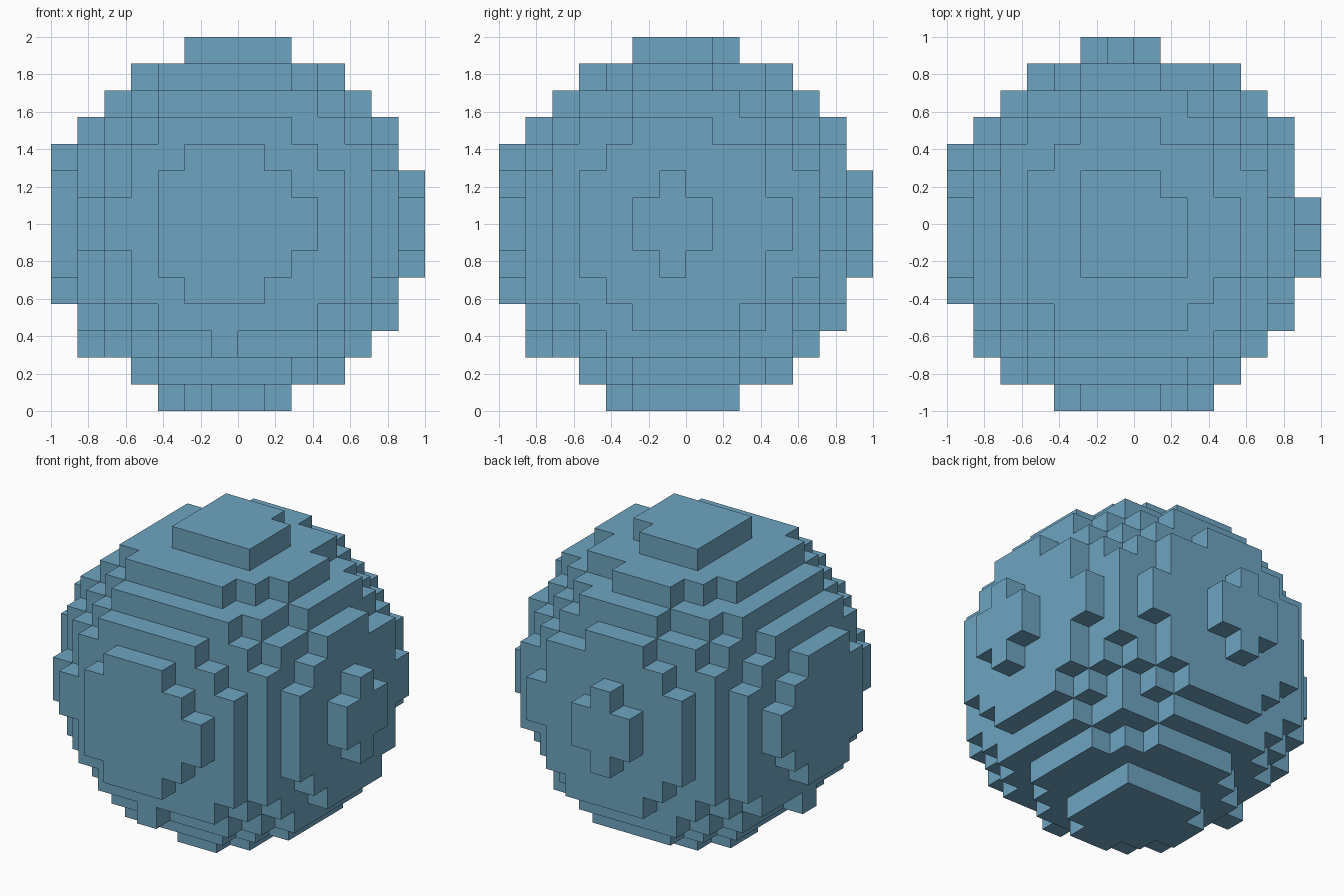
import bpy
import bmesh
from mathutils import Vector

cube = bpy.data.objects.get("Cube")
if cube:
    bpy.data.objects.remove(cube, do_unlink=True)

COUNT = 14                            # cells along each axis
CELL = 2 / COUNT
CENTRE = Vector((6.28, 6.28, 6.44))   # ball centre in cell units, slightly off the grid centre
RADIUS_SQ = 47.705

# Single flat colour
blue = bpy.data.materials.new("soft_blue")
blue.use_nodes = True
colour = (0.155, 0.375, 0.53, 1)
blue.diffuse_color = colour
shader = next(n for n in blue.node_tree.nodes if n.type == 'BSDF_PRINCIPLED')
shader.inputs["Base Color"].default_value = colour
shader.inputs["Roughness"].default_value = 0.8

# Cells that lie inside the ball
span = range(COUNT)
filled = {(i, j, k) for i in span for j in span for k in span
          if (Vector((i, j, k)) - CENTRE).length_squared < RADIUS_SQ}

# Outer skin: one quad wherever a filled cell meets an empty one
bm = bmesh.new()
corners = {}


def corner(p):
    key = tuple(round(c) for c in p)
    if key not in corners:
        x, y, z = key
        corners[key] = bm.verts.new((x * CELL - 1, y * CELL - 1, z * CELL))
    return corners[key]


half = Vector((0.5, 0.5, 0.5))
for cell in filled:
    for axis in range(3):
        for side in (-1, 1):
            normal = Vector((0, 0, 0))
            normal[axis] = side
            if tuple(round(c) for c in Vector(cell) + normal) in filled:
                continue
            u = Vector((0, 0, 0))
            u[(axis + 1) % 3] = 0.5
            v = normal.cross(u)
            middle = Vector(cell) + half + normal / 2
            bm.faces.new([corner(middle + a * u + b * v)
                          for a, b in ((-1, -1), (1, -1), (1, 1), (-1, 1))])

mesh = bpy.data.meshes.new("block_ball")
bm.to_mesh(mesh)
bm.free()
mesh.materials.append(blue)
ball = bpy.data.objects.new("block_ball", mesh)
bpy.context.collection.objects.link(ball)
